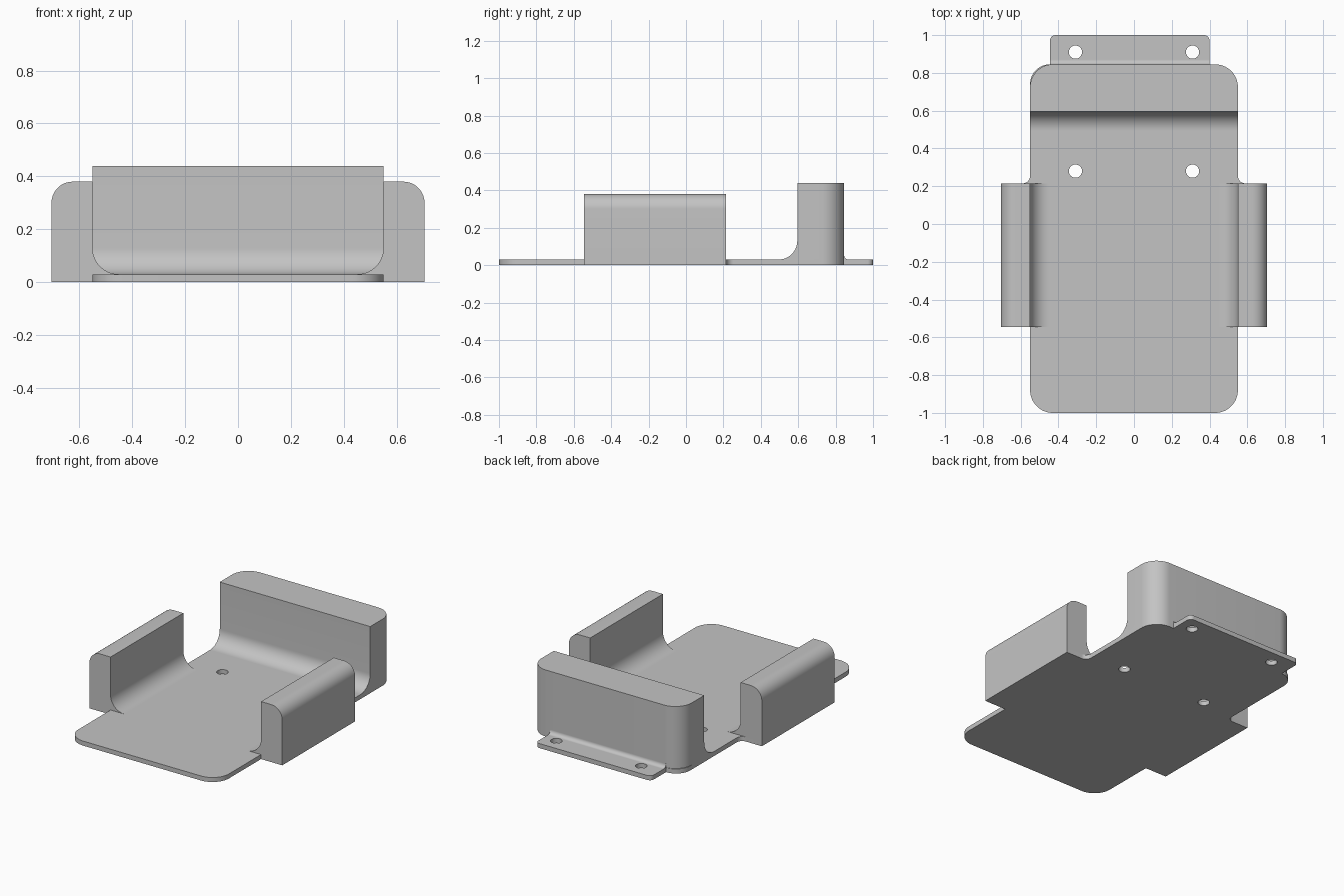
import bpy, bmesh, math
from mathutils import Vector

if "Cube" in bpy.data.objects:
    bpy.data.objects.remove(bpy.data.objects["Cube"])

# Single painted metal colour
GREY = (0.55, 0.55, 0.55, 1)
metal = bpy.data.materials.new("grey metal")
metal.use_nodes = True
metal.diffuse_color = GREY
metal.node_tree.nodes["Principled BSDF"].inputs["Base Color"].default_value = GREY

T = 0.03      # sheet thickness
W = 0.55      # half width of the plate
BACK = 0.845  # rear face of the back wall
EAR = 0.705   # outer face of the side walls
Y0, Y1 = -0.545, 0.215  # side wall ends


def rounded(corners, steps=14):
    """Outline from (u, v, radius) corners, convex or concave."""
    out = []
    n = len(corners)
    for i, (u, v, r) in enumerate(corners):
        p = Vector((u, v))
        if r == 0:
            out.append(p)
            continue
        a = (Vector(corners[i - 1][:2]) - p).normalized()
        b = (Vector(corners[(i + 1) % n][:2]) - p).normalized()
        half = a.angle(b) / 2
        centre = p + (a + b).normalized() * (r / math.sin(half))
        reach = r / math.tan(half)
        start, end = p + a * reach - centre, p + b * reach - centre
        sweep = start.angle_signed(end)
        for k in range(steps + 1):
            t = k / steps
            w = math.pi - 2 * half
            out.append(centre + (start * math.sin((1 - t) * w) + end * math.sin(t * w)) / math.sin(w))
    return out


PLACE = {
    "x": lambda u, v, h: (h, u, v),
    "y": lambda u, v, h: (u, h, v),
    "z": lambda u, v, h: (u, v, h),
}


def prism(name, outline, axis, lo, hi, bevel_rule=None, radius=0):
    """Extrude an outline along an axis, optionally rounding chosen edges."""
    bm = bmesh.new()
    rings = [[bm.verts.new(PLACE[axis](p[0], p[1], h)) for p in outline] for h in (lo, hi)]
    bm.faces.new(rings[0])
    bm.faces.new(rings[1])
    n = len(outline)
    for i in range(n):
        j = (i + 1) % n
        bm.faces.new((rings[0][i], rings[0][j], rings[1][j], rings[1][i]))
    bmesh.ops.recalc_face_normals(bm, faces=bm.faces)
    if bevel_rule:
        edges = [e for e in bm.edges if bevel_rule(e)]
        bmesh.ops.bevel(bm, geom=edges, offset=radius, segments=14, profile=0.5, affect='EDGES')
    mesh = bpy.data.meshes.new(name)
    bm.to_mesh(mesh)
    bm.free()
    mesh.materials.append(metal)
    obj = bpy.data.objects.new(name, mesh)
    bpy.context.collection.objects.link(obj)
    return obj


def select_only(obj):
    bpy.ops.object.select_all(action='DESELECT')
    obj.select_set(True)
    bpy.context.view_layer.objects.active = obj


# Flat plate with side ears and rear mounting tab
TAB_L, TAB_R = -0.445, 0.40
plate = prism("base_plate", rounded([
    (-W, -1, 0.12), (W, -1, 0.12),
    (W, Y0, 0), (EAR, Y0, 0), (EAR, Y1, 0), (W, Y1, 0.04),
    (W, BACK, 0.12), (TAB_R, BACK, 0), (TAB_R, 1, 0.03),
    (TAB_L, 1, 0.03), (TAB_L, BACK, 0), (-W, BACK, 0.104),
    (-W, Y1, 0.04), (-EAR, Y1, 0), (-EAR, Y0, 0), (-W, Y0, 0),
]), "z", 0, T)

# Four screw holes
for x in (-0.31, 0.31):
    for y in (0.28, 0.91):
        ring = [(x + 0.035 * math.cos(k * math.tau / 32), y + 0.035 * math.sin(k * math.tau / 32))
                for k in range(32)]
        cutter = prism("hole_cutter", ring, "z", -0.1, 0.1)
        cutter.hide_render = True
        cut = plate.modifiers.new("hole", 'BOOLEAN')
        cut.operation = 'DIFFERENCE'
        cut.solver = 'EXACT'
        cut.object = cutter
        select_only(plate)
        bpy.ops.object.modifier_apply(modifier=cut.name)
        bpy.data.objects.remove(cutter)

parts = [plate]

# Side walls with inner fillet and rounded outer top edge
for name, s in (("left_side_wall", 1), ("right_side_wall", -1)):
    profile = rounded([
        (s * 0.45, T, 0), (s * W, T, 0.0999), (s * W, 0.38, 0),
        (s * EAR, 0.38, 0.08), (s * EAR, T, 0),
    ])
    parts.append(prism(name, profile, "y", Y0, Y1))

# Back wall with front fillet and rounded rear corners
profile = rounded([
    (0.495, T, 0), (0.595, T, 0.0999), (0.595, 0.44, 0), (BACK, 0.44, 0), (BACK, T, 0),
])
parts.append(prism(
    "back_wall", profile, "x", -W, W,
    lambda e: all(abs(v.co.y - BACK) < 1e-4 for v in e.verts)
    and abs(e.verts[0].co.x - e.verts[1].co.x) < 1e-4, 0.12))

# Small fillet joining the back wall and the tab
profile = rounded([(BACK - 0.01, T, 0), (BACK - 0.01, T + 0.025, 0), (BACK, T + 0.025, 0),
                   (BACK, T, 0.0249), (BACK + 0.025, T, 0)])
parts.append(prism("tab_fillet", profile, "x", TAB_L, TAB_R))

for obj in parts:
    select_only(obj)
    bpy.ops.object.shade_smooth_by_angle(angle=math.radians(30))
